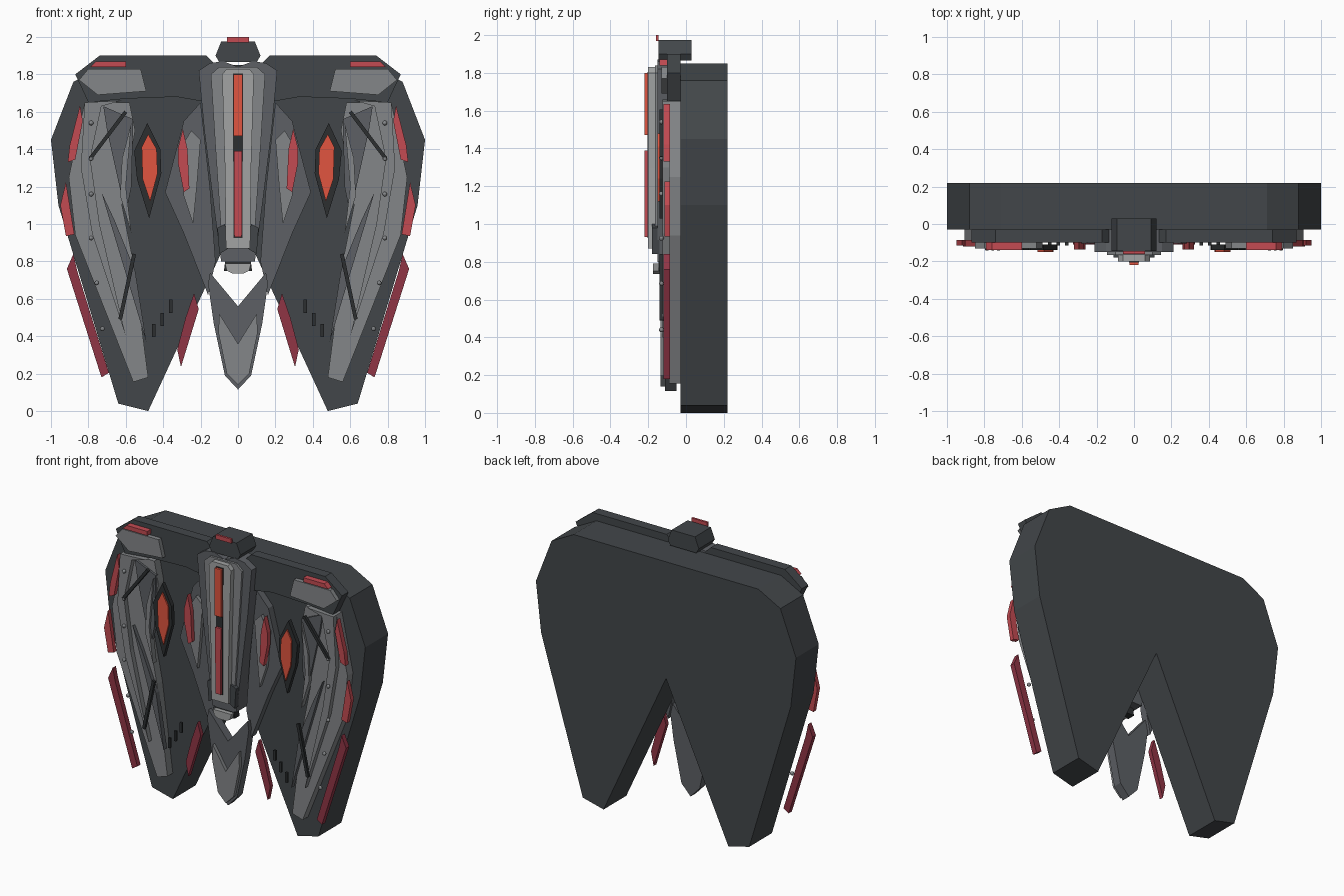
import bpy, bmesh, math
from mathutils import Vector

def mat(name, r, g, b):
    m = bpy.data.materials.new(name)
    m.diffuse_color = (r, g, b, 1)
    return m

DARK = mat("dark_grey", .055, .062, .068)
BLACK = mat("black", .025, .028, .03)
SLATE = mat("slate", .11, .118, .13)
LIGHT = mat("light_grey", .23, .24, .25)
PALE = mat("pale_grey", .36, .37, .37)
RED = mat("red", .55, .07, .085)
DEEP = mat("deep_red", .28, .035, .06)
GLOW = mat("orange_red", .75, .09, .05)

def finish(name, bm, m):
    bmesh.ops.recalc_face_normals(bm, faces=bm.faces[:])
    me = bpy.data.meshes.new(name)
    bm.to_mesh(me)
    bm.free()
    me.materials.append(m)
    ob = bpy.data.objects.new(name, me)
    bpy.context.collection.objects.link(ob)
    return ob

def plate(name, pts, y0, y1, m):
    """Extrude an x-z outline from y0 (front) to y1 (back)."""
    bm = bmesh.new()
    f = bm.faces.new([bm.verts.new((x, y0, z)) for x, z in pts])
    r = bmesh.ops.extrude_face_region(bm, geom=[f])
    vs = [v for v in r["geom"] if isinstance(v, bmesh.types.BMVert)]
    bmesh.ops.translate(bm, verts=vs, vec=(0, y1 - y0, 0))
    return finish(name, bm, m)

def centred(name, half, y0, y1, m):
    """Plate from a right-half outline, reflected across x = 0."""
    left = [(-x, z) for x, z in reversed(half) if x > 1e-6]
    return plate(name, half + left, y0, y1, m)

def pair(name, pts, y0, y1, m):
    for side, s in (("right", 1), ("left", -1)):
        plate(f"{name}_{side}", [(s * x, z) for x, z in pts], y0, y1, m)

def bar(name, a, b, w, y0, y1, m):
    a, b = Vector(a), Vector(b)
    d = (b - a).normalized() * w / 2
    n = Vector((-d.y, d.x))
    pair(name, [tuple(p) for p in (a + n, b + n, b - n, a - n)], y0, y1, m)

# Main body slab with the notch between two legs
centred("body_slab", [(0, 1.85), (.71, 1.85), (.88, 1.76), (1, 1.45), (.96, 1.1),
                      (.64, .04), (.48, 0), (0, 1.04)], -.03, .22, DARK)

# Shoulder yoke, pads and red markers
pair("shoulder_yoke", [(.1, 1.83), (.17, 1.9), (.74, 1.9), (.87, 1.8), (.80, 1.65),
                       (.6, 1.67), (.33, 1.68), (.1, 1.64)], -.10, -.03, DARK)
pair("shoulder_pad", [(.52, 1.83), (.8, 1.83), (.85, 1.77), (.75, 1.69), (.49, 1.71)],
     -.13, -.10, LIGHT)
pair("shoulder_marker", [(.6, 1.87), (.76, 1.87), (.79, 1.84), (.6, 1.84)], -.14, -.10, RED)

# Head block with red tab
centred("head_block", [(0, 1.975), (.09, 1.975), (.12, 1.9), (.1, 1.865), (0, 1.865)],
        -.145, .03, DARK)
centred("head_tab", [(0, 2), (.06, 2), (.06, 1.97), (0, 1.97)], -.16, -.145, RED)

# Central column, layered forward
centred("column_base", [(0, 1.84), (.08, 1.87), (.15, 1.86), (.21, 1.82), (.18, 1.5),
                        (.13, 1.1), (.09, .8), (0, .8)], -.15, -.03, SLATE)
centred("column_frame", [(0, 1.84), (.1, 1.84), (.145, 1.8), (.12, 1.4), (.09, .96), (0, .96)],
        -.165, -.15, LIGHT)
centred("column_spine", [(0, 1.83), (.06, 1.83), (.085, 1.8), (.07, 1.3), (.065, .87), (0, .87)],
        -.20, -.15, PALE)
centred("spine_slot", [(0, 1.805), (.027, 1.805), (.024, .925), (0, .925)], -.205, -.2, BLACK)
centred("spine_light_upper", [(0, 1.8), (.025, 1.8), (.025, 1.47), (0, 1.47)], -.22, -.2, GLOW)
centred("spine_light_lower", [(0, 1.39), (.022, 1.39), (.02, .93), (0, .93)], -.22, -.2, RED)
pair("column_cheek", [(.07, 1.0), (.11, .98), (.1, .84), (.05, .87)], -.18, -.14, DARK)
centred("column_chin", [(0, .87), (.06, .87), (.075, .75), (0, .75)], -.145, -.09, BLACK)
centred("chin_tip", [(0, .79), (.07, .79), (.06, .75), (.03, .735), (0, .735)], -.175, -.14, PALE)

# Tail blade
centred("tail_blade", [(0, .56), (.15, .74), (.16, .68), (.13, .47), (.07, .19), (0, .115)],
        -.11, -.05, SLATE)
centred("tail_tip", [(0, .36), (.10, .52), (.105, .42), (.06, .2), (0, .14)], -.135, -.11, LIGHT)

# Wing armour: wide plate with blades laid on it
pair("wing_plate", [(.58, 1.65), (.82, 1.65), (.905, 1.25), (.87, .94), (.56, .155), (.48, .18),
                    (.56, .8), (.62, 1.1), (.55, 1.5)], -.09, -.03, LIGHT)
pair("wing_edge", [(.62, 1.66), (.82, 1.65), (.84, 1.3), (.78, .95), (.6, .4), (.74, 1.0),
                   (.79, 1.35), (.73, 1.63)], -.125, -.08, LIGHT)
pair("wing_inset", [(.56, 1.56), (.72, 1.63), (.7, 1.5), (.6, 1.05), (.57, 1.2)],
     -.105, -.08, SLATE)
pair("wing_spear", [(.57, 1.54), (.62, 1.35), (.63, 1.15), (.57, .95), (.6, 1.2)],
     -.12, -.08, LIGHT)
pair("wing_long_blade", [(.73, 1.17), (.68, 1.0), (.49, .37), (.55, .75), (.66, 1.02)],
     -.115, -.08, SLATE)

# Inner feather panels
pair("feather_panel", [(.2, 1.65), (.29, 1.55), (.39, 1.17), (.29, .95), (.16, .62), (.12, .8),
                       (.15, 1.2)], -.08, -.03, SLATE)
pair("feather_blade", [(.2, 1.45), (.25, 1.5), (.31, 1.4), (.29, 1.15), (.24, 1.0), (.22, 1.2)],
     -.105, -.08, LIGHT)
pair("feather_light", [(.295, 1.51), (.27, 1.4), (.26, 1.19), (.29, 1.17), (.32, 1.32), (.32, 1.41)],
     -.135, -.10, RED)

# Eye-shaped lamps
pair("lamp_frame", [(.485, 1.54), (.555, 1.39), (.54, 1.24), (.475, 1.03), (.41, 1.27), (.415, 1.4)],
     -.14, -.11, BLACK)
pair("lamp", [(.48, 1.48), (.515, 1.41), (.51, 1.24), (.47, 1.12), (.43, 1.27), (.435, 1.4)],
     -.15, -.135, GLOW)

# Red edge fins
pair("edge_fin_upper", [(.845, 1.635), (.83, 1.55), (.87, 1.345), (.91, 1.33), (.9, 1.42)],
     -.12, -.085, RED)
pair("edge_fin_middle", [(.92, 1.225), (.875, .945), (.92, .935), (.95, 1.1)], -.115, -.085, RED)
pair("edge_fin_lower", [(.88, .84), (.915, .76), (.73, .18), (.69, .205), (.86, .75)],
     -.12, -.085, DEEP)
pair("inner_fin", [(.235, .63), (.21, .545), (.305, .235), (.325, .33), (.28, .5)],
     -.11, -.08, DEEP)

# Dark struts and vent slots
bar("strut_upper", (.6, 1.6), (.79, 1.35), .02, -.14, -.12, BLACK)
bar("strut_lower", (.555, .84), (.63, .49), .02, -.14, -.12, BLACK)
for i, (x, z) in enumerate([(.45, .43), (.405, .49), (.36, .56)]):
    bar(f"vent_{i}", (x, z - .035), (x, z + .035), .017, -.115, -.1, BLACK)

# Rivets down each wing
for i, (x, z) in enumerate([(.785, 1.54), (.785, 1.35), (.785, 1.16), (.785, .925),
                            (.755, .685), (.725, .44)]):
    for s in (1, -1):
        bm = bmesh.new()
        bmesh.ops.create_uvsphere(bm, u_segments=10, v_segments=6, radius=.013)
        bmesh.ops.translate(bm, verts=bm.verts[:], vec=(s * x, -.13, z))
        finish(f"rivet_{i}_{'right' if s > 0 else 'left'}", bm, LIGHT)
